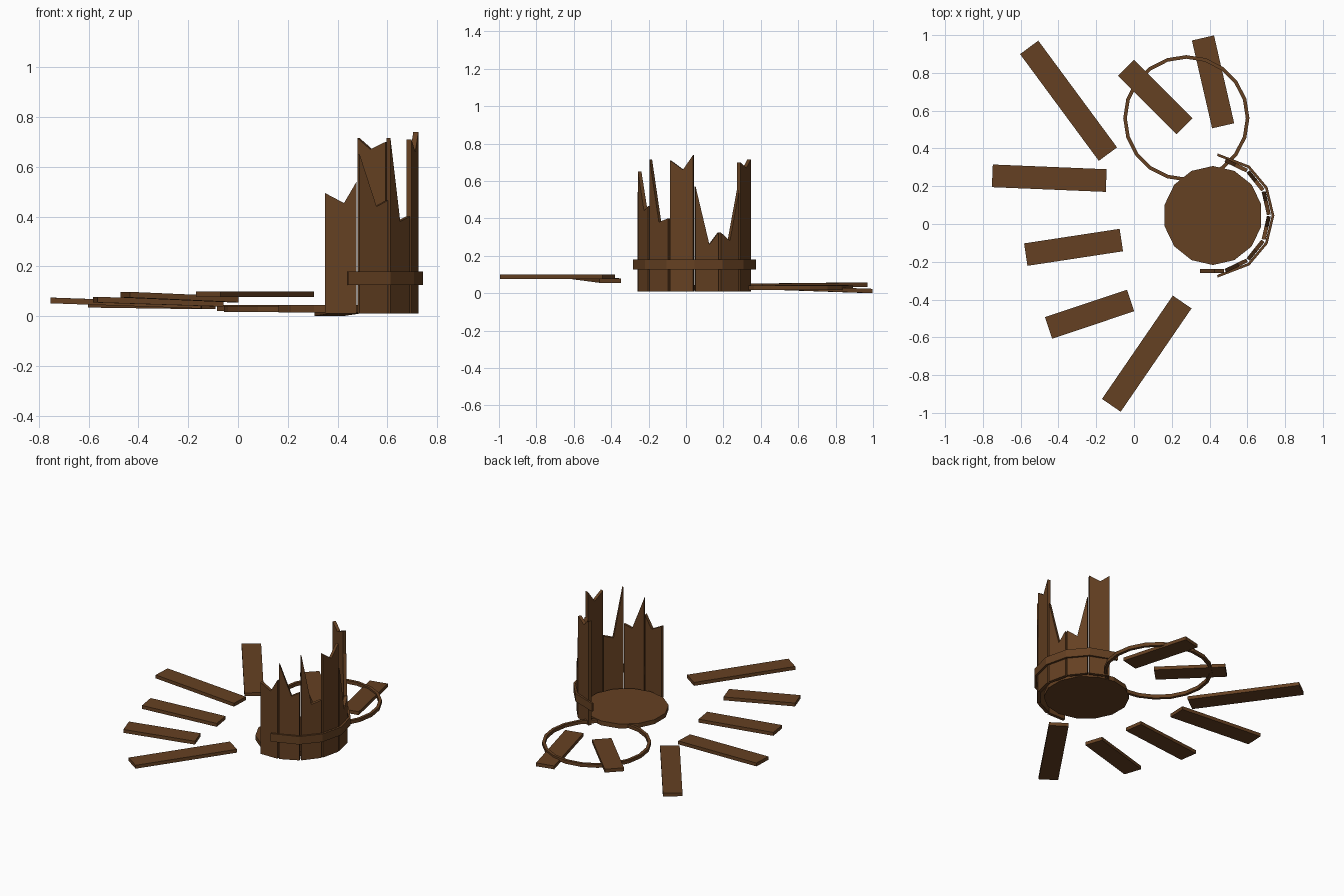
import bpy, bmesh
from math import sin, cos, radians, pi
from mathutils import Vector

cube = bpy.data.objects.get("Cube")
if cube:
    bpy.data.objects.remove(cube, do_unlink=True)

wood = bpy.data.materials.new("brown_wood")
wood.use_nodes = True
COLOR = (0.13, 0.052, 0.016, 1)
wood.diffuse_color = COLOR
wood.node_tree.nodes["Principled BSDF"].inputs["Base Color"].default_value = COLOR

CX, CY = 0.413, 0.045      # barrel axis
STEP = 360 / 14            # one stave out of fourteen


def finish(name, bm):
    bmesh.ops.recalc_face_normals(bm, faces=bm.faces)
    mesh = bpy.data.meshes.new(name)
    bm.to_mesh(mesh)
    bm.free()
    mesh.materials.append(wood)
    obj = bpy.data.objects.new(name, mesh)
    bpy.context.collection.objects.link(obj)
    return obj


def extruded(name, points, offset):
    """Solid made by pushing a flat outline along an offset."""
    bm = bmesh.new()
    face = bm.faces.new([bm.verts.new(p) for p in points])
    new = bmesh.ops.extrude_face_region(bm, geom=[face], use_keep_orig=True)["geom"]
    bmesh.ops.translate(bm, vec=offset, verts=[v for v in new if isinstance(v, bmesh.types.BMVert)])
    return finish(name, bm)


def band(name, cx, cy, angles, outer, inner, low, high, closed=False):
    """Flat metal-style strap that follows a list of angles."""
    bm = bmesh.new()
    rings = []
    for a in angles:
        rings.append([bm.verts.new((cx + r * cos(a), cy + r * sin(a), z))
                      for r, z in ((outer, low), (outer, high), (inner, high), (inner, low))])
    pairs = list(zip(rings, rings[1:]))
    if closed:
        pairs.append((rings[-1], rings[0]))
    else:
        bm.faces.new(rings[0])
        bm.faces.new(rings[-1])
    for a, b in pairs:
        for i in range(4):
            j = (i + 1) % 4
            bm.faces.new((a[i], a[j], b[j], b[i]))
    return finish(name, bm)


# Standing staves with splintered tops: start, notch and end heights, notch position
staves = [(0.494, 0.454, 0.54, 0.6), (0.65, 0.44, 0.465, 0.6),
          (0.715, 0.38, 0.40, 0.5), (0.71, 0.66, 0.74, 0.55),
          (0.57, 0.26, 0.325, 0.6), (0.325, 0.28, 0.55, 0.5),
          (0.70, 0.67, 0.715, 0.55)]
for i, (start, notch, end, where) in enumerate(staves):
    a = radians(-90 + i * STEP)
    out = Vector((cos(a), sin(a), 0))
    side = Vector((-sin(a), cos(a), 0))
    base = Vector((CX, CY, 0)) + out * 0.284
    outline = [(0, 0.01), (1, 0.01), (1, end), (where, notch), (0, start)]
    points = [base + side * (0.126 * (t - 0.5)) + Vector((0, 0, z)) for t, z in outline]
    extruded(f"stave_{i + 1}", points, out * 0.021)

# Broken hoop around the standing staves
band("broken_hoop", CX, CY, [radians(a) for a in (-85, -53, -27, 0, 27, 53, 85)],
     0.33, 0.316, 0.126, 0.18)

# Loose hoop lying on the ground
band("loose_hoop", 0.277, 0.56, [2 * pi * i / 20 for i in range(20)],
     0.334, 0.315, 0.017, 0.04, closed=True)

# Barrel bottom
disc = [(0.418 + 0.262 * cos(pi / 2 + 2 * pi * i / 14),
         CY + 0.262 * sin(pi / 2 + 2 * pi * i / 14), 0.014) for i in range(14)]
extruded("barrel_bottom", disc, Vector((0, 0, 0.03)))

# Fallen planks: centre of outer end, centre of inner end
planks = [((-0.555, 0.935, 0.046), (-0.138, 0.37, 0.04)),
          ((-0.75, 0.255, 0.063), (-0.147, 0.23, 0.042)),
          ((-0.573, -0.162, 0.066), (-0.067, -0.085, 0.05)),
          ((-0.452, -0.55, 0.086), (-0.018, -0.405, 0.067)),
          ((-0.12, -0.96, 0.088), (0.255, -0.413, 0.088)),
          ((-0.043, 0.827, 0.033), (0.268, 0.518, 0.033)),
          ((0.365, 0.985, 0.012), (0.472, 0.52, 0.028))]
for i, (outer, inner) in enumerate(planks):
    p, q = Vector(outer), Vector(inner)
    side = (q - p).cross(Vector((0, 0, 1))).normalized() * 0.06
    up = Vector((0, 0, 0.023))
    corners = [p - side, p + side, q + side, q - side]
    extruded(f"fallen_plank_{i + 1}", [c - up / 2 for c in corners], up)
